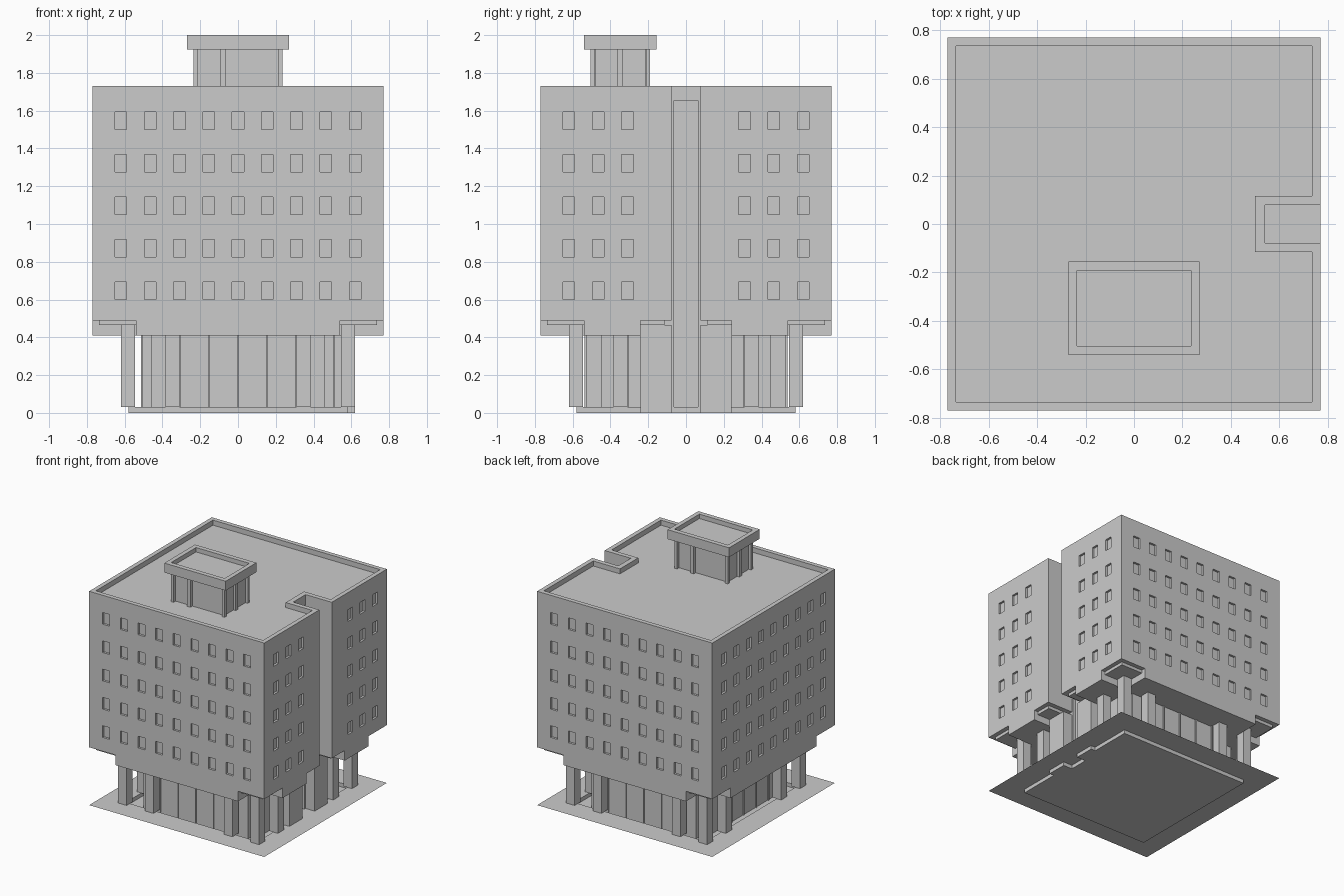
import bpy, bmesh

if "Cube" in bpy.data.objects:
    bpy.data.objects.remove(bpy.data.objects["Cube"])

grey = bpy.data.materials.new("concrete_grey")
grey.diffuse_color = (0.6, 0.6, 0.6, 1)
grey.use_nodes = True
grey.node_tree.nodes["Principled BSDF"].inputs["Base Color"].default_value = grey.diffuse_color


def finish(name, bm):
    bmesh.ops.recalc_face_normals(bm, faces=bm.faces)
    me = bpy.data.meshes.new(name)
    bm.to_mesh(me)
    bm.free()
    me.materials.append(grey)
    ob = bpy.data.objects.new(name, me)
    bpy.context.collection.objects.link(ob)
    return ob


def add_prism(bm, pts, z0, z1):
    face = bm.faces.new([bm.verts.new((x, y, z0)) for x, y in pts])
    top = bmesh.ops.extrude_face_region(bm, geom=[face])["geom"]
    bmesh.ops.translate(bm, vec=(0, 0, z1 - z0),
                        verts=[v for v in top if isinstance(v, bmesh.types.BMVert)])


def prism(name, pts, z0, z1):
    bm = bmesh.new()
    add_prism(bm, pts, z0, z1)
    if not any(len(f.verts) == len(pts) and f.normal.z < 0 and
               abs(f.calc_center_median().z - z0) < 1e-5 for f in bm.faces):
        bm.normal_update()
    return finish(name, bm)


def boxes(name, items):
    """items: (x0, x1, y0, y1, z0, z1)"""
    bm = bmesh.new()
    for x0, x1, y0, y1, z0, z1 in items:
        x0, x1 = sorted((x0, x1))
        y0, y1 = sorted((y0, y1))
        add_prism(bm, [(x0, y0), (x1, y0), (x1, y1), (x0, y1)], z0, z1)
    return finish(name, bm)


def cut(ob, *cutters):
    for c in cutters:
        c.hide_render = True
        m = ob.modifiers.new("cut", "BOOLEAN")
        m.operation, m.solver, m.object = "DIFFERENCE", "EXACT", c
    dg = bpy.context.evaluated_depsgraph_get()
    me = bpy.data.meshes.new_from_object(ob.evaluated_get(dg))
    ob.modifiers.clear()
    ob.data = me


def outline(h, nx, ny):
    """Square plan with a slot in the right side."""
    return [(-h, -h), (h, -h), (h, -ny), (nx, -ny), (nx, ny), (h, ny), (h, h), (-h, h)]


H, T, STEP = 0.77, 0.035, 0.155
S = (-1, 1)

# main block, with its cutters: roof recess, windows, raised soffit corners
block = prism("main_block", outline(H, 0.54, 0.078), 0.41, 1.73)
roof_cut = prism("roof_cutter", outline(H - T, 0.50, 0.115), 1.69, 1.8)
wins = []
D, W, HT = 0.017, 0.031, 0.093
for row in range(5):
    z = 0.60 + 0.225 * row
    for k in range(-4, 5):
        c = k * STEP
        for s in S:
            wins.append((c - W, c + W, s * (H - D), s * 0.8, z, z + HT))
            if s < 0 or abs(k) > 1:
                wins.append((s * (H - D), s * 0.8, c - W, c + W, z, z + HT))
window_cut = boxes("window_cutter", wins)
low, rim_x, rim_y = [], [], []
for a in S:
    for b in S:
        low.append((a * 0.54, a * 0.9, b * 0.54, b * 0.9, 0.3, 0.465))
        rim_x.append((a * (H - T), a * 0.9, b * 0.54, b * 0.9, 0.3, 0.49))
        rim_y.append((a * 0.54, a * 0.9, b * (H - T), b * 0.9, 0.3, 0.49))
    low.append((0.54, 0.9, a * 0.05, a * 0.24, 0.3, 0.465))
    rim_x.append((H - T, 0.9, a * 0.05, a * 0.24, 0.3, 0.49))
    rim_y.append((0.54, 0.9, a * 0.05, a * 0.115, 0.3, 0.49))
low_cut = boxes("soffit_cutter", low)
rim_x_cut = boxes("rim_cutter_x", rim_x)
rim_y_cut = boxes("rim_cutter_y", rim_y)
panel_cut = boxes("slot_panel_cutter", [(0.515, 0.6, -0.063, 0.063, 0.03, 1.655)])
cut(block, roof_cut, window_cut, low_cut, rim_x_cut, rim_y_cut, panel_cut)

# recessed ground floor, cross shaped, with piers beside the slot
core = prism("ground_floor", [
    (-0.46, -0.53), (0.46, -0.53), (0.46, -0.45), (0.505, -0.45), (0.505, -0.24),
    (0.62, -0.24), (0.62, -0.078), (0.54, -0.078), (0.54, 0.078), (0.62, 0.078),
    (0.62, 0.24), (0.505, 0.24), (0.505, 0.45), (0.46, 0.45), (0.46, 0.53),
    (-0.46, 0.53), (-0.46, 0.45), (-0.505, 0.45), (-0.505, -0.45), (-0.46, -0.45)],
    0.0, 0.465)
cut(core, panel_cut)

# thin mullions on the ground floor walls
bars = []
for k in range(-2, 3):
    c = k * STEP
    for s in S:
        bars.append((c - 0.005, c + 0.005, s * 0.53, s * 0.538, 0.0, 0.41))
        if s < 0 or abs(k) > 1:
            bars.append((s * 0.505, s * 0.513, c - 0.005, c + 0.005, 0.0, 0.41))
boxes("mullions", bars)

# three columns at each corner
cols = []
for a in S:
    for b in S:
        cols += [(a * 0.545, a * 0.62, b * 0.545, b * 0.62, 0.03, 0.465),
                 (a * 0.31, a * 0.385, b * 0.545, b * 0.62, 0.03, 0.41),
                 (a * 0.545, a * 0.62, b * 0.31, b * 0.385, 0.03, 0.41)]
boxes("columns", cols)

# paving sheet with a shallow sunken floor
bm = bmesh.new()
rings = []
for pts, z in (([(-H, -H), (H, -H), (H, H), (-H, H)], 0.03),
               (outline(0.58, 0.54, 0.117), 0.03)):
    vs = [bm.verts.new((x, y, z)) for x, y in pts]
    rings.append([bm.edges.new((v, vs[i - 1])) for i, v in enumerate(vs)])
    inner = vs
bmesh.ops.triangle_fill(bm, edges=rings[0] + rings[1], use_beauty=True)
lower = [bm.verts.new((v.co.x, v.co.y, 0)) for v in inner]
for i in range(len(inner)):
    bm.faces.new((inner[i - 1], inner[i], lower[i], lower[i - 1]))
bm.faces.new(lower)
finish("paving", bm)

# rooftop room: walls, pilasters and a cap with a sunken top
boxes("rooftop_room", [(-0.215, 0.215, -0.48, -0.215, 1.69, 1.93)])
pil = []
for s in S:
    y_out, y_in = (-0.505, -0.47) if s < 0 else (-0.19, -0.225)
    pil.append((s * 0.065, s * 0.095, y_out, y_in, 1.69, 1.925))
    pil.append((s * 0.235, s * 0.2, -0.365, -0.335, 1.69, 1.925))
    for t in S:
        pil.append((t * 0.235, t * 0.212, y_out, y_out - s * 0.023, 1.69, 1.925))
boxes("rooftop_pilasters", pil)
cap = boxes("rooftop_cap", [(-0.27, 0.27, -0.54, -0.155, 1.925, 2.0)])
cap_cut = boxes("cap_cutter", [(-0.235, 0.235, -0.503, -0.192, 1.965, 2.1)])
cut(cap, cap_cut)

for c in (roof_cut, window_cut, low_cut, rim_x_cut, rim_y_cut, panel_cut, cap_cut):
    bpy.data.objects.remove(c)
